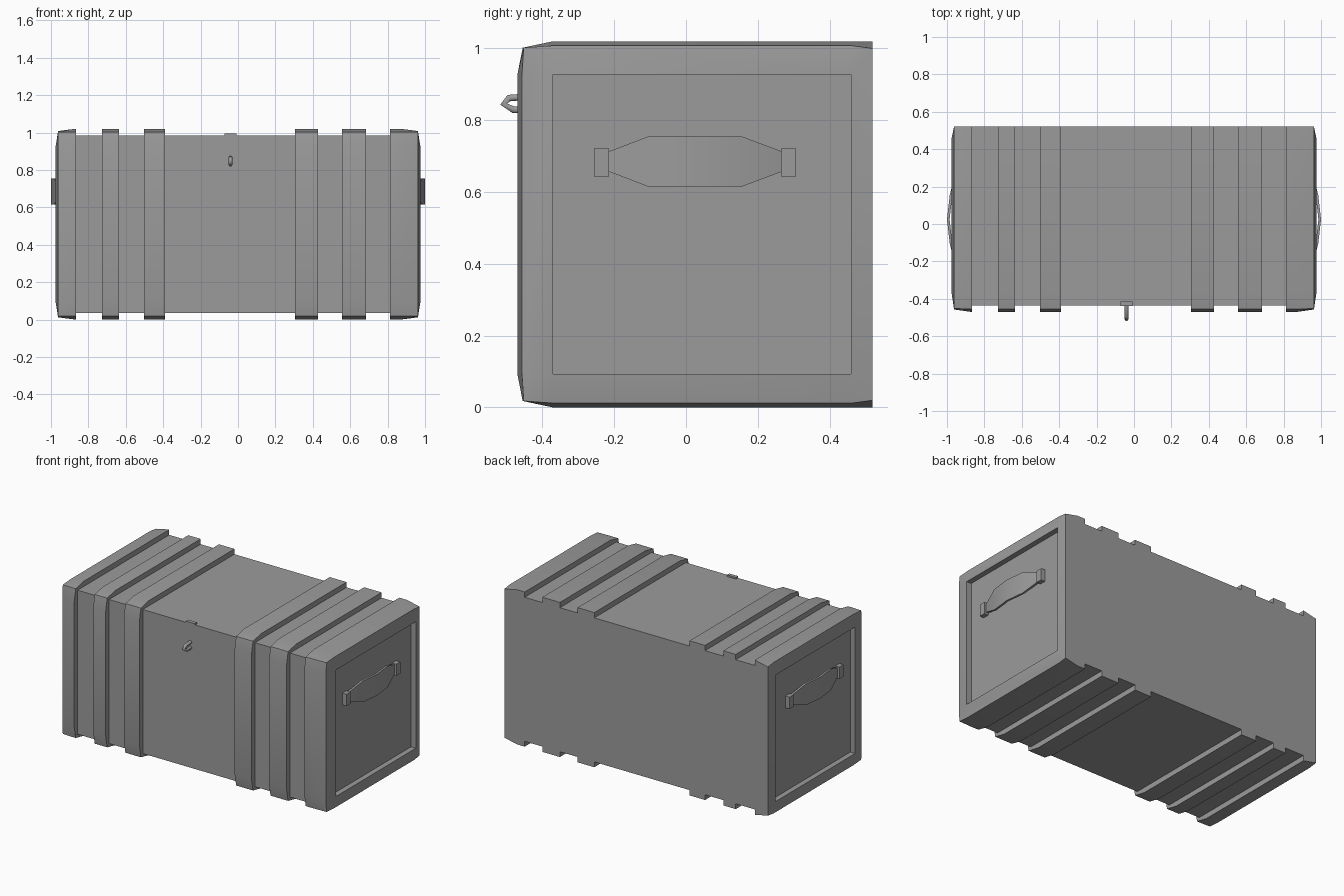
import bpy, bmesh, math

if "Cube" in bpy.data.objects:
    bpy.data.objects.remove(bpy.data.objects["Cube"], do_unlink=True)

grey = bpy.data.materials.new("crate_grey")
grey.use_nodes = True
COLOUR = (0.33, 0.33, 0.33, 1)
grey.diffuse_color = COLOUR
grey.node_tree.nodes["Principled BSDF"].inputs["Base Color"].default_value = COLOUR


def finish(bm, name):
    bmesh.ops.remove_doubles(bm, verts=bm.verts[:], dist=0.0001)
    bmesh.ops.recalc_face_normals(bm, faces=bm.faces[:])
    mesh = bpy.data.meshes.new(name)
    bm.to_mesh(mesh)
    bm.free()
    mesh.materials.append(grey)
    obj = bpy.data.objects.new(name, mesh)
    bpy.context.collection.objects.link(obj)
    return obj


def smooth(obj):
    bpy.ops.object.select_all(action='DESELECT')
    obj.select_set(True)
    bpy.context.view_layer.objects.active = obj
    bpy.ops.object.shade_smooth_by_angle(angle=math.radians(30))


def box(name, x, y, z):
    bm = bmesh.new()
    bmesh.ops.create_cube(bm, size=1)
    for v in bm.verts:
        v.co = [r[0] + (c + 0.5) * (r[1] - r[0]) for c, r in zip(v.co, (x, y, z))]
    return finish(bm, name)


def profile(lower):
    """Lower half, back to front, mirrored about mid height."""
    return lower + [(y, 1.02 - z) for y, z in reversed(lower)]


# Cross-sections (y, z): plain body, raised band, bevelled rim, panel opening
body = profile([(0.52, 0.035), (0.46, 0.035)] + [(-0.435, 0.035)] * 3)
band = profile([(0.52, 0), (0.46, 0), (-0.37, 0), (-0.455, 0.018), (-0.47, 0.095)])
rim = profile([(0.52, 0.02), (0.46, 0.012), (-0.37, 0.012), (-0.452, 0.018), (-0.457, 0.095)])
opening = profile([(0.46, 0.093)] * 2 + [(-0.37, 0.093)] * 3)

# Crate: sections swept along x, stepping out at every band
sections = [(-0.94, opening), (-0.975, opening), (-0.962, rim), (-0.87, band), (-0.866, band), (-0.866, body)]
for a, b in ((-0.727, -0.636), (-0.503, -0.39), (0.305, 0.428), (0.556, 0.684)):
    sections += [(a, body), (a, band), (b, band), (b, body)]
sections += [(0.813, body), (0.813, band), (0.87, band), (0.962, rim), (0.975, opening), (0.94, opening)]

bm = bmesh.new()
rings = [[bm.verts.new((x, y, z)) for y, z in pts] for x, pts in sections]
last = len(rings) - 2
for k, (r, s) in enumerate(zip(rings, rings[1:])):
    n = len(r)
    for i in range(n):
        # the back is closed by one face, except around the end frames
        if i < n - 1 or k < 2 or k >= last - 1:
            j = (i + 1) % n
            bm.faces.new((r[i], r[j], s[j], s[i]))
middle = rings[2:-2]
bm.faces.new([r[0] for r in middle] + [r[-1] for r in reversed(middle)])
for end in (rings[0], rings[-1]):
    bm.faces.new(end)
smooth(finish(bm, "crate"))

# Carrying handles: bowed strap held by two brackets on each end
stations = [(-0.235, 0.95, 0.026), (-0.215, 0.957, 0.028), (-0.105, 0.985, 0.07),
            (0.025, 1.0, 0.07), (0.155, 0.985, 0.07), (0.268, 0.957, 0.028), (0.288, 0.95, 0.026)]
for side, label in ((1, "left"), (-1, "right")):
    bm = bmesh.new()
    loops = [[bm.verts.new((side * (x + dx), y, 0.685 + dz * h))
              for dx, dz in ((0, -1), (0, 1), (-0.014, 1), (-0.014, -1))] for y, x, h in stations]
    for r, s in zip(loops, loops[1:]):
        for i in range(4):
            j = (i + 1) % 4
            bm.faces.new((r[i], r[j], s[j], s[i]))
    bm.faces.new(loops[0])
    bm.faces.new(loops[-1])
    smooth(finish(bm, label + "_handle_strap"))
    for where, y in (("front", -0.235), ("back", 0.285)):
        box(f"{label}_handle_{where}_bracket", sorted((side * 0.938, side * 0.97)),
            (y - 0.021, y + 0.021), (0.643, 0.721))

# Latch plate and staple
box("latch_plate", (-0.073, -0.008), (-0.439, -0.415), (0.83, 0.995))
curve = bpy.data.curves.new("latch_staple", 'CURVE')
curve.dimensions = '3D'
curve.bevel_depth = 0.011
curve.bevel_resolution = 1
curve.use_fill_caps = True
path = curve.splines.new('POLY')
points = [(-0.43, 0.866), (-0.493, 0.862), (-0.508, 0.845), (-0.48, 0.829), (-0.43, 0.829)]
path.points.add(len(points) - 1)
for p, (y, z) in zip(path.points, points):
    p.co = (-0.04, y, z, 1)
curve.materials.append(grey)
bpy.context.collection.objects.link(bpy.data.objects.new("latch_staple", curve))
